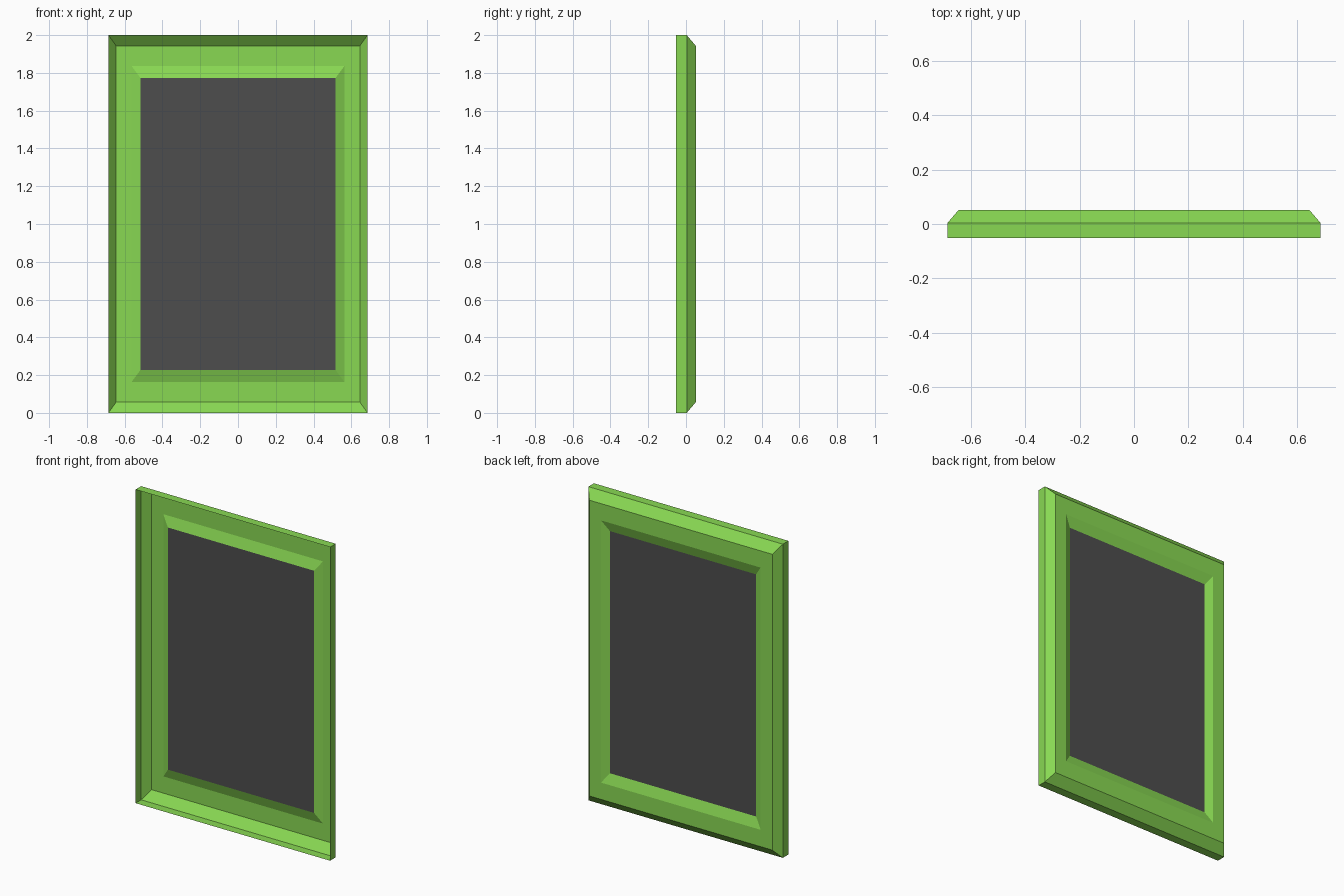
import bpy, bmesh

if "Cube" in bpy.data.objects:
    bpy.data.objects.remove(bpy.data.objects["Cube"])


def material(name, color):
    mat = bpy.data.materials.new(name)
    mat.diffuse_color = (*color, 1)
    mat.use_nodes = True
    mat.node_tree.nodes["Principled BSDF"].inputs["Base Color"].default_value = mat.diffuse_color
    return mat


def ring_sheet(name, rings, mat, fill=False):
    """Thin sheet through concentric rectangles (half width, half height, y)."""
    bm = bmesh.new()
    loops = [[bm.verts.new((sx * hx, y, 1 + sz * hz))
              for sx, sz in ((-1, -1), (1, -1), (1, 1), (-1, 1))]
             for hx, hz, y in rings]
    for a, b in zip(loops, loops[1:]):
        for i in range(4):
            j = (i + 1) % 4
            bm.faces.new((a[i], a[j], b[j], b[i]))
    if fill:
        bm.faces.new(loops[-1])
    mesh = bpy.data.meshes.new(name)
    bm.to_mesh(mesh)
    bm.free()
    mesh.materials.append(mat)
    obj = bpy.data.objects.new(name, mesh)
    bpy.context.collection.objects.link(obj)
    return obj


green = material("green_paint", (0.25, 0.69, 0.086))
dark = material("dark_panel", (0.075, 0.075, 0.075))

# Frame: side wall, outer bevel, flat face, shallow inner slope (open at front)
panel_edge = (0.516, 0.772, 0.030)
ring_sheet("frame", [
    (0.686, 1.000, -0.052),
    (0.686, 1.000, 0.004),
    (0.645, 0.943, 0.052),
    (0.563, 0.836, 0.052),
    panel_edge,
], green)

# Flat dark panel closing the frame
ring_sheet("panel", [panel_edge], dark, fill=True)
